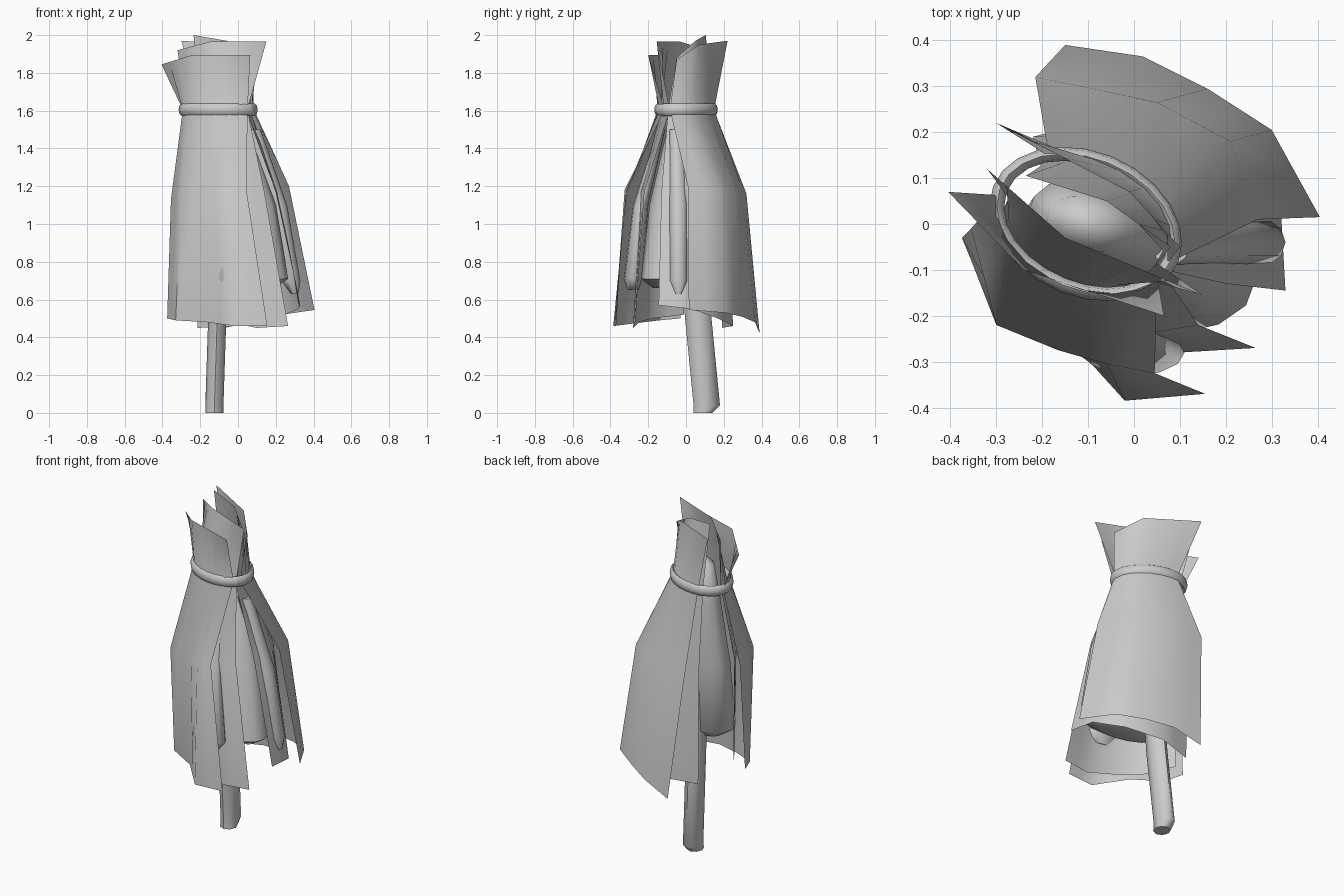
import bpy, bmesh, math
from mathutils import Vector

cube = bpy.data.objects.get("Cube")
if cube:
    bpy.data.objects.remove(cube)

# single plain material
grey = bpy.data.materials.new("plain_grey")
grey.use_nodes = True
colour = (0.6, 0.6, 0.6, 1)
grey.diffuse_color = colour
grey.node_tree.nodes["Principled BSDF"].inputs["Base Color"].default_value = colour

COLUMNS = 9
TIE_CENTRE = Vector((-0.105, 0, 1.605))


def tie_point(degrees, scale=1.0):
    """Point on the slanted oval of the binding."""
    a = math.radians(degrees)
    x = math.cos(a) * 0.19
    y = math.sin(a) * 0.145 - 0.2 * x
    return TIE_CENTRE + Vector((x, y, 0)) * scale


def resample(points, count):
    """Even steps along a bent edge, keeping its corners."""
    pts = [Vector(p) for p in points]
    spans = len(pts) - 1
    out = []
    for i in range(count):
        u = i / (count - 1) * spans
        k = min(int(u), spans - 1)
        out.append(pts[k].lerp(pts[k + 1], u - k))
    return out


def make_object(name, rows, closed=False, caps=False, angle=35):
    """Skin a stack of equally long rows."""
    bm = bmesh.new()
    grid = [[bm.verts.new(p) for p in row] for row in rows]
    n = len(rows[0])
    for low, high in zip(grid, grid[1:]):
        for i in range(n if closed else n - 1):
            j = (i + 1) % n
            bm.faces.new((low[i], low[j], high[j], high[i]))
    if caps:
        bm.faces.new(list(reversed(grid[0])))
        bm.faces.new(grid[-1])
        bmesh.ops.recalc_face_normals(bm, faces=bm.faces)
    mesh = bpy.data.meshes.new(name)
    bm.to_mesh(mesh)
    bm.free()
    mesh.materials.append(grey)
    obj = bpy.data.objects.new(name, mesh)
    bpy.context.collection.objects.link(obj)
    bpy.ops.object.select_all(action='DESELECT')
    obj.select_set(True)
    bpy.context.view_layer.objects.active = obj
    bpy.ops.object.shade_smooth_by_angle(angle=math.radians(angle))


def sheet(name, hem, waist, start, end, scale, top):
    """Leaf sheet: hem, waist, bound neck and flared top."""
    neck = [tie_point(start + (end - start) * i / (COLUMNS - 1), scale)
            for i in range(COLUMNS)]
    make_object(name, [resample(hem, COLUMNS), resample(waist, COLUMNS),
                       neck, resample(top, COLUMNS)], angle=45)


def loft(name, sections, sides, slant=0, angle=60):
    """Closed body from (x, y, z, radius_x, radius_y) sections."""
    rows = []
    for x, y, z, rx, ry in sections:
        row = []
        for i in range(sides):
            a = math.tau * i / sides
            dx = rx * math.cos(a)
            row.append(Vector((x + dx, y + ry * math.sin(a) - slant * dx, z)))
        rows.append(row)
    make_object(name, rows, closed=True, caps=True, angle=angle)


# front leaf sheets
sheet("front_outer_sheet",
      [(-.375, -.03, .5), (-.33, -.14, .49), (-.165, -.225, .48),
       (-.02, -.385, .46), (.155, -.37, .46)],
      [(-.355, -.01, 1.13), (-.3, -.22, 1.15), (-.165, -.275, 1.16),
       (-.06, -.305, 1.18), (.045, -.325, 1.18)],
      170, 325, 1.0,
      [(-.405, .07, 1.845), (-.24, -.1, 1.895), (.065, -.2, 1.895)])
sheet("front_inner_sheet",
      [(-.31, -.01, .52), (-.2, -.18, .5), (-.05, -.25, .48),
       (.1, -.28, .45), (.265, -.27, .46)],
      [(-.31, -.02, 1.15), (-.24, -.14, 1.15), (-.12, -.21, 1.17),
       (.02, -.24, 1.17), (.14, -.22, 1.17)],
      170, 335, .9,
      [(-.32, .12, 1.92), (-.15, -.03, 1.965), (.15, -.155, 1.965)])

# back leaf sheets
sheet("back_outer_sheet",
      [(.405, .015, .545), (.3, .205, .53), (.16, .295, .51),
       (.02, .365, .48), (-.15, .39, .42)],
      [(.27, .01, 1.2), (.21, .18, 1.18), (.05, .265, 1.18),
       (-.08, .293, 1.17), (-.215, .32, 1.16)],
      -20, 115, 1.0,
      [(.1, -.05, 1.87), (-.01, .07, 1.95), (-.3, .22, 1.97)])
sheet("back_inner_sheet",
      [(.33, -.145, .57), (.32, .03, .55), (.2, .17, .5),
       (0, .25, .46), (-.215, .19, .45)],
      [(.2, -.13, 1.17), (.22, .02, 1.17), (.14, .14, 1.16),
       (0, .2, 1.15), (-.22, .19, 1.14)],
      -30, 125, .9,
      [(.08, -.05, 1.88), (-.06, .05, 1.97), (-.235, .105, 2)])

# stuffing inside the leaves
loft("inner_core",
     [(-.01, -.07, .66, .2, .1), (-.01, -.08, .71, .275, .155),
      (-.03, -.06, 1.1, .23, .13), (-.08, 0, 1.5, .15, .1),
      (-.1, 0, 1.7, .09, .06), (-.1, 0, 1.74, .02, .02)], 16, .15)
loft("side_lobe",
     [(.3, -.04, .63, .02, .02), (.28, -.04, .7, .05, .05),
      (.21, -.04, 1.1, .05, .05), (.08, -.05, 1.5, .04, .04)], 10)
loft("front_lobe",
     [(-.01, -.28, .65, .07, .03), (0, -.28, .71, .11, .05),
      (-.03, -.24, 1.1, .08, .04), (-.03, -.13, 1.5, .05, .02)], 12)

# stick
loft("stick",
     [(-.125, .09, 0, .047, .05), (-.125, .11, .04, .048, .07),
      (-.11, .065, .5, .048, .07), (-.1, 0, 1.3, .045, .06)], 8, angle=50)

# binding cord
rings = []
for i in range(25):
    p = tie_point(i * 15 - 30, 1.02)
    out = (p - TIE_CENTRE).normalized()
    rings.append([p + out * (.016 * math.cos(a)) + Vector((0, 0, .032 * math.sin(a)))
                  for a in (math.tau * k / 8 for k in range(8))])
make_object("binding_cord", rings, closed=True, angle=60)
